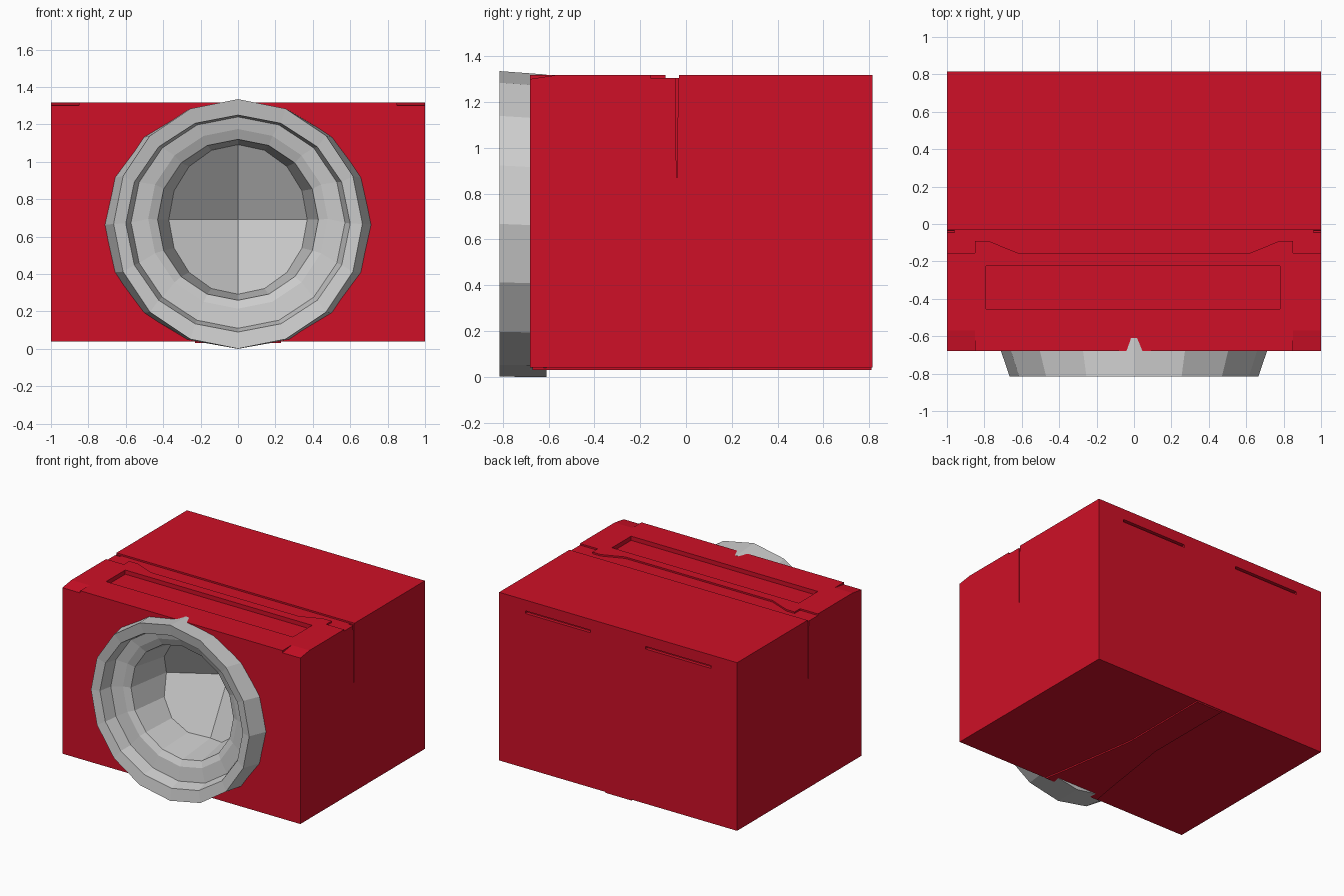
import bpy, bmesh
from math import cos, sin, pi

if "Cube" in bpy.data.objects:
    bpy.data.objects.remove(bpy.data.objects["Cube"])

red = bpy.data.materials.new("red_paint")
red.diffuse_color = (0.62, 0.005, 0.02, 1)
red.use_nodes = True
red.node_tree.nodes["Principled BSDF"].inputs["Base Color"].default_value = red.diffuse_color


def make(name, bm, mat=None):
    bmesh.ops.recalc_face_normals(bm, faces=bm.faces)
    me = bpy.data.meshes.new(name)
    bm.to_mesh(me)
    bm.free()
    ob = bpy.data.objects.new(name, me)
    bpy.context.collection.objects.link(ob)
    if mat:
        me.materials.append(mat)
    return ob


def prism(name, outline, axis, a, b, mat=None):
    """Extrude a 2D outline along an axis from a to b."""
    def place(p, t):
        return {"x": (t, *p), "y": (p[0], t, p[1]), "z": (*p, t)}[axis]
    bm = bmesh.new()
    lo = [bm.verts.new(place(p, a)) for p in outline]
    hi = [bm.verts.new(place(p, b)) for p in outline]
    bm.faces.new(lo)
    bm.faces.new(hi)
    n = len(outline)
    for i in range(n):
        bm.faces.new((lo[i], lo[(i + 1) % n], hi[(i + 1) % n], hi[i]))
    return make(name, bm, mat)


def rect(u0, u1, v0, v1):
    return [(u0, v0), (u1, v0), (u1, v1), (u0, v1)]


def cut(target, cutter):
    cutter.hide_render = True
    m = target.modifiers.new("cut", "BOOLEAN")
    m.operation, m.solver, m.object = "DIFFERENCE", "EXACT", cutter
    bpy.context.view_layer.objects.active = target
    bpy.ops.object.modifier_apply(modifier=m.name)
    bpy.data.objects.remove(cutter)


# Box body
body = prism("body", rect(-1, 1, 0.04, 1.315), "z", 0, 1, red)
bpy.data.objects.remove(body)
body = prism("body", rect(-1, 1, -0.68, 0.815), "z", 0.04, 1.317, red)

# Round pocket for the funnel
N = 16
circle = [(0.46 * cos(2 * pi * i / N), 0.695 + 0.46 * sin(2 * pi * i / N)) for i in range(N)]
cut(body, prism("pocket_cutter", circle, "y", -1, -0.09))

# Shallow seam across the top, with a notch at each end
half = [(1.1, -0.03), (1.1, -0.155), (0.85, -0.155), (0.85, -0.09), (0.78, -0.09), (0.62, -0.155)]
seam = half + [(-x, y) for x, y in reversed(half)]
cut(body, prism("seam_cutter", seam, "z", 1.305, 1.5))

# Shallow label recess in the front top panel
cut(body, prism("recess_cutter", rect(-0.79, 0.78, -0.455, -0.225), "z", 1.285, 1.5))

for s in (-1, 1):
    # Side slit, back slot and sloped front corners
    slit = [(-0.046, 1.4), (-0.034, 1.4), (-0.038, 0.87), (-0.042, 0.87)]
    cut(body, prism("slit_cutter", slit, "x", s * 0.96, s * 1.1))
    x0, x1 = sorted((s * 0.23, s * 0.78))
    cut(body, prism("slot_cutter", rect(x0, x1, 1.215, 1.235), "y", 0.79, 0.9))
    wedge = [(-0.57, 1.317), (-0.57, 1.4), (-0.75, 1.4), (-0.75, 1.29)]
    cut(body, prism("corner_cutter", wedge, "x", s * 0.85, s * 1.1))

# Flat strip under the body
strip = [(0.23, -0.67), (0.2, -0.5), (0.11, 0.1), (0.11, 0.81)]
prism("bottom_strip", strip + [(-x, y) for x, y in reversed(strip)], "z", 0.03, 0.06, red)

# Funnel: rings as (x radius, z radius, centre z, y)
rings = [
    (0.58, 0.58, 0.67, -0.61), (0.735, 0.66, 0.66, -0.61),
    (0.665, 0.667, 0.668, -0.815), (0.60, 0.58, 0.67, -0.80),
    (0.572, 0.565, 0.675, -0.71), (0.48, 0.48, 0.695, -0.695),
    (0.43, 0.43, 0.69, -0.67), (0.37, 0.40, 0.692, None),
]
bm = bmesh.new()
loops = []
for rx, rz, zc, y in rings:
    loop = []
    for i in range(N):
        c, s = cos(2 * pi * i / N), sin(2 * pi * i / N)
        # The last ring follows the four flat floor planes
        yy = y if y is not None else -0.11 - 0.22 * (abs(c) + abs(s))
        loop.append(bm.verts.new((rx * c, yy, zc + rz * s)))
    loops.append(loop)
for a, b in zip(loops, loops[1:]):
    for i in range(N):
        j = (i + 1) % N
        bm.faces.new((a[i], a[j], b[j], b[i]))
apex = bm.verts.new((0, -0.11, 0.692))
q = N // 4
for k in range(4):
    bm.faces.new([loops[-1][(k * q + i) % N] for i in range(q + 1)] + [apex])
make("funnel", bm)
